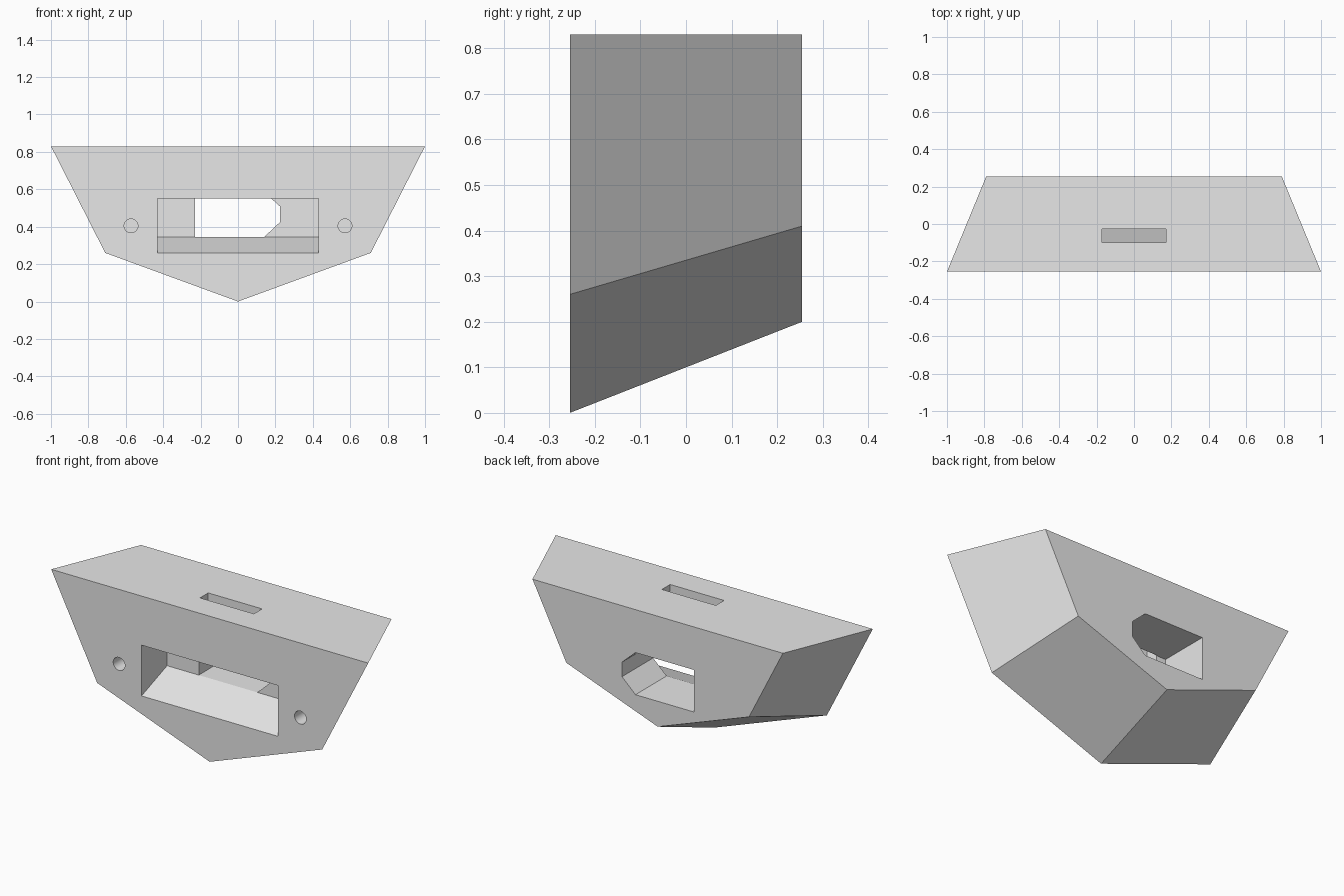
import bpy, bmesh, math
from mathutils import Vector

cube = bpy.data.objects.get("Cube")
if cube:
    bpy.data.objects.remove(cube, do_unlink=True)

grey = bpy.data.materials.new("plain grey")
grey.use_nodes = True
colour = (0.8, 0.8, 0.8, 1)
grey.diffuse_color = colour
grey.node_tree.nodes["Principled BSDF"].inputs["Base Color"].default_value = colour


def loft(name, ring_a, ring_b):
    """Closed solid between two matching rings of points."""
    bm = bmesh.new()
    a = [bm.verts.new(p) for p in ring_a]
    b = [bm.verts.new(p) for p in ring_b]
    bm.faces.new(a)
    bm.faces.new(b[::-1])
    n = len(a)
    for i in range(n):
        j = (i + 1) % n
        bm.faces.new((a[j], a[i], b[i], b[j]))
    bmesh.ops.recalc_face_normals(bm, faces=bm.faces)
    mesh = bpy.data.meshes.new(name)
    bm.to_mesh(mesh)
    bm.free()
    mesh.materials.append(grey)
    obj = bpy.data.objects.new(name, mesh)
    bpy.context.collection.objects.link(obj)
    return obj


def along_y(name, profile, y0, y1):
    return loft(name, [(x, y0, z) for x, z in profile], [(x, y1, z) for x, z in profile])


def along_x(name, profile, x0, x1):
    return loft(name, [(x0, y, z) for y, z in profile], [(x1, y, z) for y, z in profile])


# Tapered five-sided body
FRONT, BACK, TOP = -0.255, 0.255, 0.83
front_ring = [(-1, TOP), (-0.71, 0.26), (0, 0), (0.71, 0.26), (1, TOP)]
back_ring = [(-0.79, TOP), (-0.576, 0.41), (0, 0.2), (0.576, 0.41), (0.79, TOP)]
body = loft("bracket_body", [(x, FRONT, z) for x, z in front_ring],
            [(x, BACK, z) for x, z in back_ring])

# Front pocket with sloping floor
pocket_back = -0.025
cutters = [along_x("pocket_cutter",
                   [(FRONT - 0.05, 0.242), (pocket_back, 0.345),
                    (pocket_back, 0.55), (FRONT - 0.05, 0.55)], -0.43, 0.43)]

# Opening through the back, chamfered on one side
opening = [(-0.23, 0.345), (0.14, 0.345), (0.225, 0.425),
           (0.225, 0.508), (0.14, 0.585), (-0.23, 0.585)]
cutters.append(along_y("opening_cutter", opening, -0.03, 0.4))

# Slot from the top into the pocket
slot = [(-0.17, 0.5), (0.17, 0.5), (0.17, 1), (-0.17, 1)]
cutters.append(along_y("slot_cutter", slot, -0.1, -0.026))

# Blind screw holes
for side in (-1, 1):
    circle = [(side * 0.572 + 0.037 * math.cos(t), 0.405 + 0.037 * math.sin(t))
              for t in (math.tau * i / 32 for i in range(32))]
    cutters.append(along_y("screw_hole_cutter", circle, -0.4, -0.055))

for cutter in cutters:
    cutter.hide_render = True
    mod = body.modifiers.new(cutter.name, "BOOLEAN")
    mod.operation = "DIFFERENCE"
    mod.solver = "EXACT"
    mod.object = cutter

# Bake the cuts and drop the cutters
graph = bpy.context.evaluated_depsgraph_get()
cut_mesh = bpy.data.meshes.new_from_object(body.evaluated_get(graph))
body.modifiers.clear()
body.data = cut_mesh
for cutter in cutters:
    bpy.data.objects.remove(cutter, do_unlink=True)

# Smooth screw holes, sharp elsewhere
bpy.ops.object.select_all(action="DESELECT")
body.select_set(True)
bpy.context.view_layer.objects.active = body
bpy.ops.object.shade_smooth_by_angle(angle=math.radians(20))
